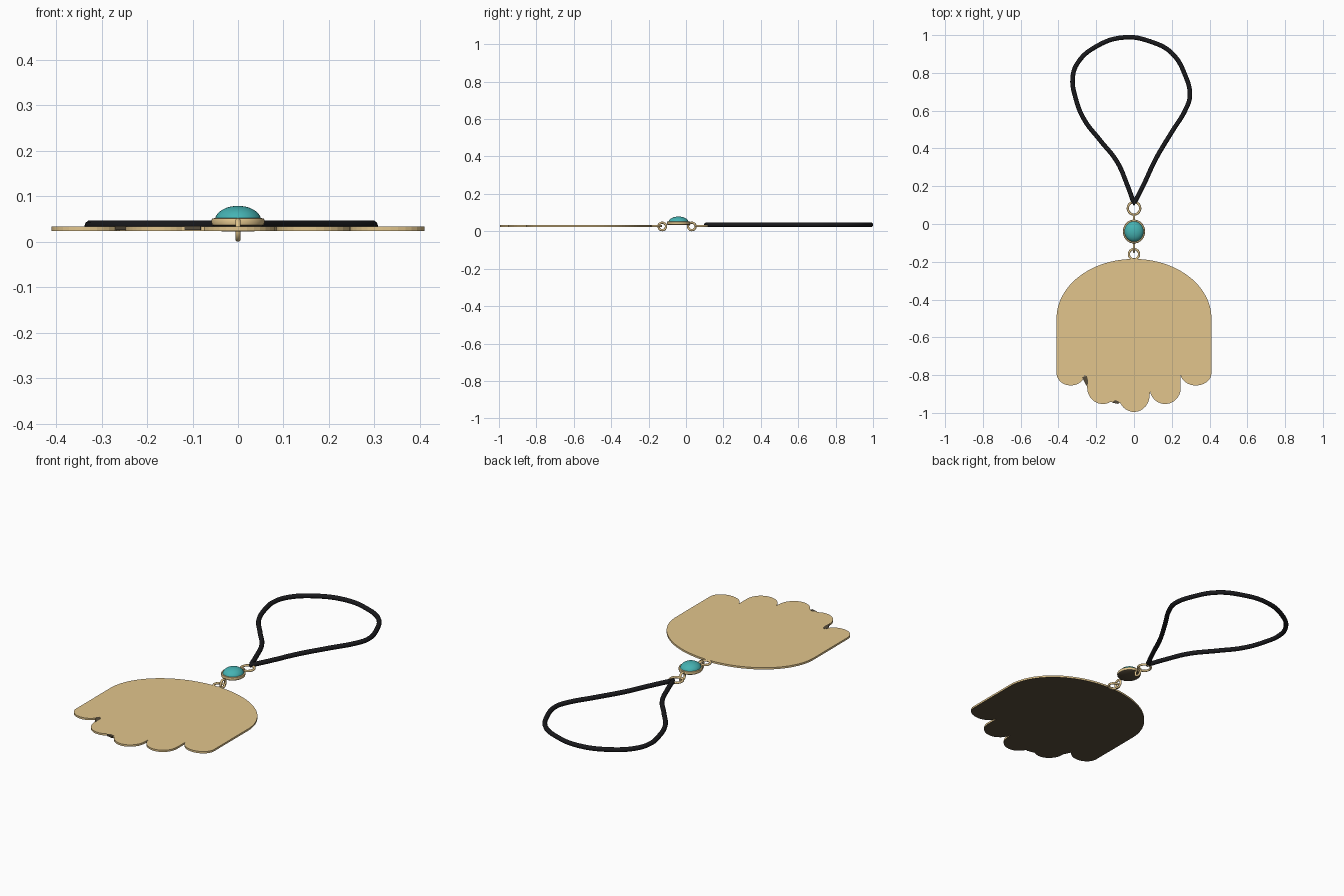
import bpy, bmesh
from math import cos, sin, pi, radians
from mathutils import Matrix

if "Cube" in bpy.data.objects:
    bpy.data.objects.remove(bpy.data.objects["Cube"])


def material(name, rgb):
    m = bpy.data.materials.new(name)
    m.use_nodes = True
    m.diffuse_color = (*rgb, 1)
    m.node_tree.nodes["Principled BSDF"].inputs["Base Color"].default_value = (*rgb, 1)
    return m


gold = material("pale gold", (0.76, 0.56, 0.265))
dark = material("dark bronze backing", (0.097, 0.074, 0.045))
teal = material("turquoise", (0.06, 0.45, 0.45))
black = material("black cord", (0.01, 0.01, 0.012))


def finish(name, bm, mats, smooth=True):
    """Make the object; a second material goes on faces that look down."""
    bmesh.ops.recalc_face_normals(bm, faces=bm.faces)
    bm.normal_update()
    if len(mats) > 1:
        for f in bm.faces:
            f.material_index = int(f.normal.z < -0.8)
    me = bpy.data.meshes.new(name)
    bm.to_mesh(me)
    bm.free()
    ob = bpy.data.objects.new(name, me)
    bpy.context.collection.objects.link(ob)
    for m in mats:
        me.materials.append(m)
    if smooth:
        bpy.ops.object.select_all(action="DESELECT")
        ob.select_set(True)
        bpy.context.view_layer.objects.active = ob
        bpy.ops.object.shade_smooth_by_angle(angle=radians(40))
    return ob


def arc(cx, cy, rx, ry, a0, a1, n):
    angles = [radians(a0 + (a1 - a0) * i / n) for i in range(n + 1)]
    return [(cx + rx * cos(a), cy + ry * sin(a)) for a in angles]


def slab(name, outline, z, height, mats):
    bm = bmesh.new()
    face = bm.faces.new([bm.verts.new((x, y, z)) for x, y in outline])
    top = bmesh.ops.extrude_face_region(bm, geom=[face])["geom"]
    bmesh.ops.translate(bm, vec=(0, 0, height),
                        verts=[v for v in top if isinstance(v, bmesh.types.BMVert)])
    bmesh.ops.triangulate(bm, faces=[f for f in bm.faces if len(f.verts) > 4])
    finish(name, bm, mats, False)


def lathe(name, profile, mats, y, stretch, n=40):
    """Turn a (radius, z) profile about a vertical axis, stretched along y."""
    bm = bmesh.new()
    vs = [bm.verts.new((r, 0, z)) for r, z in profile]
    es = [bm.edges.new(p) for p in zip(vs, vs[1:])]
    bmesh.ops.spin(bm, geom=vs + es, axis=(0, 0, 1), cent=(0, 0, 0),
                   angle=2 * pi, steps=n, use_merge=True)
    bmesh.ops.remove_doubles(bm, verts=bm.verts, dist=1e-5)
    bmesh.ops.transform(bm, verts=bm.verts, matrix=Matrix.Translation((0, y, 0))
                        @ Matrix.Diagonal((1, stretch, 1, 1)))
    return finish(name, bm, mats)


def ring(name, y, z, radius, wire, upright):
    circle = [(radius + wire * cos(a), wire * sin(a))
              for a in (2 * pi * i / 10 for i in range(11))]
    ob = lathe(name, circle, [gold], 0, 1, 28)
    turn = Matrix.Rotation(pi / 2, 4, "Y") if upright else Matrix()
    ob.data.transform(Matrix.Translation((0, y, z)) @ turn)


# Flat plate: domed top, five scalloped lobes, dark underside
outline = arc(0, -0.5, 0.41, 0.315, 0, 180, 48)
lobes = [(-0.335, -0.79, 0.075, 0.065, 180, 350),
         (-0.165, -0.865, 0.083, 0.088, 170, 300),
         (0, -0.905, 0.083, 0.09, 208, 360),
         (0.165, -0.87, 0.082, 0.083, 190, 360),
         (0.328, -0.79, 0.082, 0.065, 190, 360)]
for lobe in lobes:
    outline += arc(*lobe, 14)
slab("scalloped_plate", outline, 0.024, 0.01, [gold, dark])

# Small dark slivers of backing showing at two notches
slab("left_notch_sliver", [(-0.275, -0.81), (-0.247, -0.865), (-0.243, -0.83),
                           (-0.25, -0.805)], 0.0255, 0.009, [dark])
slab("middle_notch_sliver", [(-0.118, -0.945), (-0.082, -0.953), (-0.08, -0.94),
                             (-0.1, -0.932)], 0.0255, 0.009, [dark])

# Linking rings
ring("plate_ring", -0.16, 0.028, 0.027, 0.006, False)
ring("lower_link", -0.127, 0.026, 0.02, 0.006, True)
ring("upper_link", 0.031, 0.026, 0.02, 0.006, True)
ring("cord_ring", 0.083, 0.028, 0.033, 0.006, False)

# Oval setting with dark base, and domed stone
lathe("stone_setting", [(0, 0.033), (0.051, 0.033), (0.057, 0.037), (0.059, 0.045),
                        (0.057, 0.051), (0.051, 0.052), (0.049, 0.046), (0, 0.046)],
      [gold, dark], -0.04, 1.07)
dome = [(0.051 * cos(a), 0.046 + 0.033 * sin(a))
        for a in (pi / 2 * i / 10 for i in range(11))]
lathe("domed_stone", dome, [teal], -0.04, 1.07)

# Cord loop, pinched where it meets the ring
path = [(0, 0.108), (-0.037, 0.21), (-0.09, 0.33), (-0.18, 0.444), (-0.265, 0.555),
        (-0.31, 0.67), (-0.325, 0.77), (-0.3, 0.85), (-0.2, 0.94), (-0.05, 0.988),
        (0.09, 0.965), (0.2, 0.905), (0.27, 0.79), (0.296, 0.68), (0.275, 0.61),
        (0.2, 0.487), (0.115, 0.344), (0.052, 0.21)]
curve = bpy.data.curves.new("cord_loop", "CURVE")
curve.dimensions = "3D"
curve.bevel_depth = 0.012
curve.bevel_resolution = 3
curve.resolution_u = 6
spline = curve.splines.new("BEZIER")
spline.bezier_points.add(len(path) - 1)
spline.use_cyclic_u = True
for i, (point, (x, y)) in enumerate(zip(spline.bezier_points, path)):
    point.co = (x, y, 0.035)
    point.handle_left_type = point.handle_right_type = "AUTO" if i else "VECTOR"
curve.materials.append(black)
cord = bpy.data.objects.new("cord_loop", curve)
bpy.context.collection.objects.link(cord)
